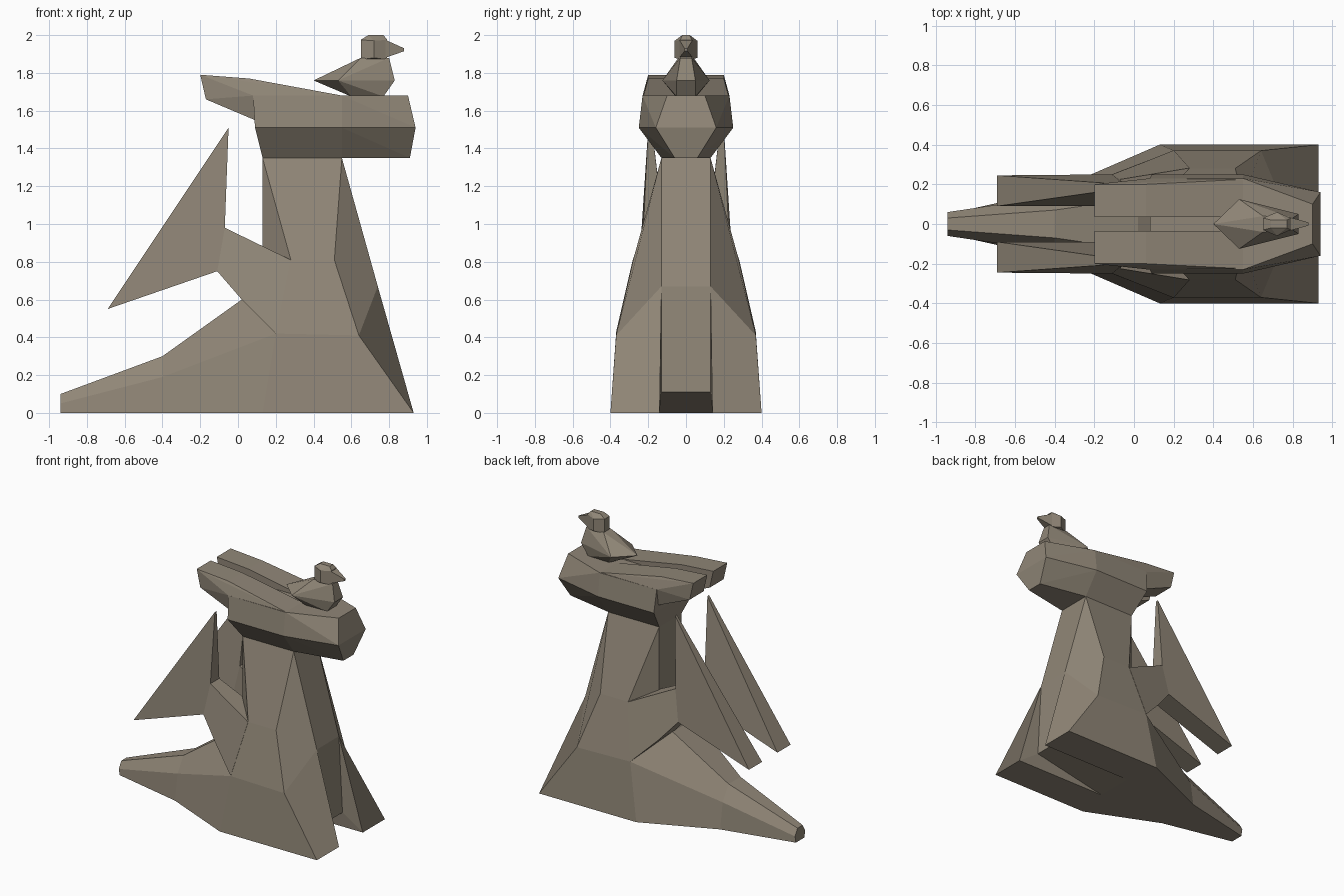
import bpy, bmesh

cube = bpy.data.objects.get("Cube")
if cube:
    bpy.data.objects.remove(cube)

stone = bpy.data.materials.new("warm_stone")
stone.use_nodes = True
stone.diffuse_color = (0.28, 0.24, 0.185, 1)
stone.node_tree.nodes["Principled BSDF"].inputs["Base Color"].default_value = (0.28, 0.24, 0.185, 1)


def finish(name, bm):
    bmesh.ops.recalc_face_normals(bm, faces=bm.faces)
    mesh = bpy.data.meshes.new(name)
    bm.to_mesh(mesh)
    bm.free()
    mesh.materials.append(stone)
    obj = bpy.data.objects.new(name, mesh)
    bpy.context.collection.objects.link(obj)
    return obj


def hull(name, points, sides=(1, -1)):
    """Convex faceted block; every point is repeated on the given sides of y = 0."""
    bm = bmesh.new()
    for x, y, z in points:
        for s in sides:
            bm.verts.new((x, s * y, z))
    bmesh.ops.remove_doubles(bm, verts=bm.verts, dist=0.001)
    res = bmesh.ops.convex_hull(bm, input=bm.verts)
    bmesh.ops.delete(bm, geom=[v for v in bm.verts if not v.link_faces], context='VERTS')
    bmesh.ops.dissolve_limit(bm, angle_limit=0.01, verts=bm.verts, edges=bm.edges)
    return finish(name, bm)


# Body and tail: half shell of lettered corners, mirrored, joined by a centre strip
corners = {
    # neck, shoulders and chest
    "A": (.55, .13, 1.35), "N": (.13, .13, 1.35), "B": (.51, .28, .81), "H": (.28, .28, .81),
    "C": (.64, .37, .41), "G": (.20, .37, .42), "E": (.74, .13, .67),
    # feet and the hollow between the front legs
    "D": (.93, .40, 0), "K": (.13, .40, 0), "F": (.93, .14, 0),
    "R": (.77, .13, .11), "S": (.18, .14, 0),
    # back and tail
    "M": (.13, .13, .85), "T": (.02, .13, .60),
    "u": (-.40, .07, .30), "l": (-.40, .14, .19), "L": (-.40, .17, 0),
    "t": (-.94, .03, .10), "p": (-.94, .06, .05), "P": (-.94, .05, 0),
}
shell = ("ABHN BCGH CDKG AECB EFDC NHM MHGT GKLl lLPp TGlu ulpt tpP "
         "ERF RSF FSPLKD").split()
centre = "AERSPtuTMN"

bm = bmesh.new()
half = [{k: bm.verts.new((x, s * y, z)) for k, (x, y, z) in corners.items()} for s in (1, -1)]
for side in half:
    for face in shell:
        bm.faces.new([side[k] for k in face])
for a, b in zip(centre, centre[1:] + centre[0]):
    bm.faces.new((half[0][a], half[0][b], half[1][b], half[1][a]))
finish("body_and_tail", bm)

# Wings: a folded spike on a short arm; each corner is x, z, inner y, outer y
wing = [(-.05, 1.51, .18, .20), (-.07, .98, .12, .225), (.28, .81, .10, .282),
        (.20, .42, .10, .372), (.02, .60, .10, .30), (-.11, .75, .09, .25),
        (-.69, .55, .09, .245)]
for name, s in (("back_wing", 1), ("front_wing", -1)):
    bm = bmesh.new()
    inner = [bm.verts.new((x, s * yi, z)) for x, z, yi, yo in wing]
    outer = [bm.verts.new((x, s * yo, z)) for x, z, yi, yo in wing]
    for layer in (inner, outer):
        bm.faces.new([layer[i] for i in (0, 1, 5, 6)])
        bm.faces.new(layer[1:6])
    for i in range(len(wing)):
        j = (i + 1) % len(wing)
        bm.faces.new((inner[i], inner[j], outer[j], outer[i]))
    finish(name, bm)

# Head with a blunt tapered snout
hull("head", [(.08, .23, 1.68), (.55, .23, 1.68), (.90, .10, 1.68),
              (.09, .25, 1.51), (.55, .25, 1.51), (.94, .16, 1.51),
              (.13, .13, 1.35), (.55, .13, 1.35), (.91, .06, 1.35)])

# Pair of swept-back horns with a groove between them
horn = [(x, y, z) for x, z, y1 in ((-.20, 1.79, .20), (.06, 1.77, .20), (.55, 1.68, .225),
                                   (.09, 1.55, .20), (-.17, 1.66, .20))
        for y in (.035, y1)] + [(.08, .23, 1.68)]
hull("back_horn", horn, (1,))
hull("front_horn", horn, (-1,))

# Small bird perched on the head
hull("bird_body", [(.40, 0, 1.76), (.53, .125, 1.76), (.83, .05, 1.76),
                   (.60, .055, 1.675), (.77, .05, 1.675),
                   (.65, .04, 1.88), (.80, .03, 1.88)])
hull("bird_head", [(.65, .03, 1.87), (.72, .06, 1.88), (.79, .03, 1.87),
                   (.65, .03, 1.975), (.72, .06, 1.97), (.79, .03, 1.975),
                   (.69, .02, 2.0), (.77, .02, 2.0)])
hull("bird_beak", [(.78, .035, 1.975), (.78, .035, 1.88), (.88, .008, 1.93), (.88, .008, 1.915)])
